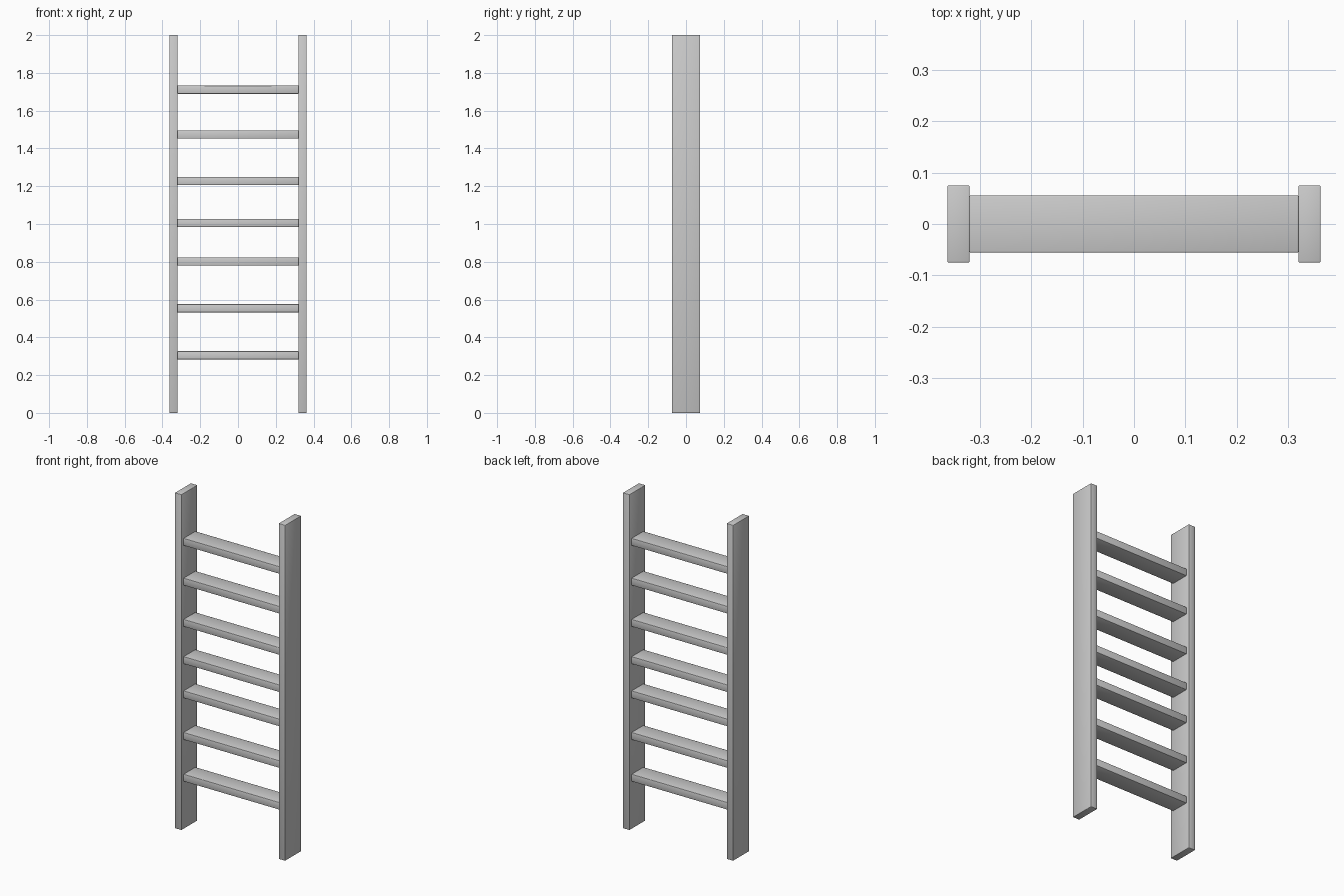
import bpy

if "Cube" in bpy.data.objects:
    bpy.data.objects.remove(bpy.data.objects["Cube"])

RAIL_X, RAIL_W, RAIL_D, HEIGHT = 0.342, 0.043, 0.15, 2.0
RUNG_D, RUNG_H = 0.111, 0.043
RUNG_Z = [0.305, 0.554, 0.802, 1.006, 1.228, 1.474, 1.711]


def board(name, size, location):
    """Box with slightly eased edges."""
    bpy.ops.mesh.primitive_cube_add(size=1, location=location)
    obj = bpy.context.object
    obj.name = name
    obj.scale = size
    bpy.ops.object.transform_apply(location=False, rotation=False, scale=True)
    bevel = obj.modifiers.new("eased_edges", 'BEVEL')
    bevel.width = 0.002
    bevel.segments = 2
    bpy.ops.object.shade_smooth()
    return obj


# Side rails
for side, sign in (("left", -1), ("right", 1)):
    board(f"{side}_rail", (RAIL_W, RAIL_D, HEIGHT),
          (sign * RAIL_X, 0, HEIGHT / 2))

# Flat rungs spanning between the inner rail faces
span = 2 * RAIL_X - RAIL_W
for i, z in enumerate(RUNG_Z, 1):
    board(f"rung_{i}", (span, RUNG_D, RUNG_H), (0, 0, z))
